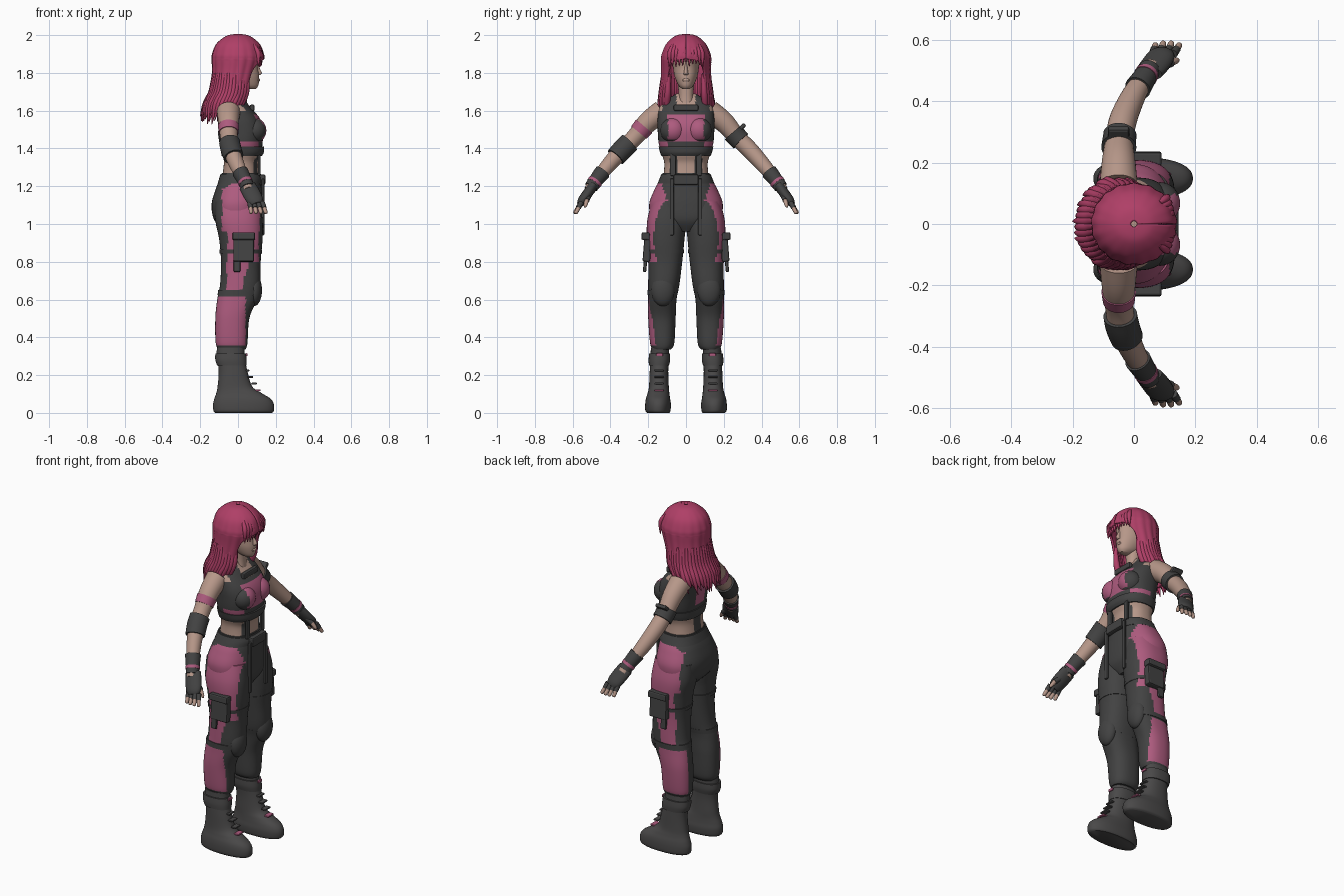
import bpy, bmesh, math, random
from mathutils import Vector

random.seed(4)
old = bpy.data.objects.get("Cube")
if old:
    bpy.data.objects.remove(old)


def material(name, *rgb):
    m = bpy.data.materials.new(name)
    m.use_nodes = True
    m.diffuse_color = (*rgb, 1)
    m.node_tree.nodes["Principled BSDF"].inputs["Base Color"].default_value = (*rgb, 1)
    return m


HAIR = material("raspberry hair", .43, .05, .135)
PINK = material("dusty pink cloth", .42, .105, .21)
SKIN = material("skin", .47, .31, .25)
DARK = material("charcoal cloth", .055, .055, .055)
BOOT = material("boot leather", .068, .066, .066)


def spline(rows, steps=6):
    """Smooth a list of number rows by Catmull-Rom."""
    out = []
    for i in range(len(rows) - 1):
        a, b, c, d = (rows[min(max(k, 0), len(rows) - 1)] for k in range(i - 1, i + 3))
        for s in range(steps):
            t = s / steps
            out.append([q + t / 2 * (r - p + t * (2 * p - 5 * q + 4 * r - w + t * (3 * (q - r) + w - p)))
                        for p, q, r, w in zip(a, b, c, d)])
    return out + [list(rows[-1])]


def skin_rings(name, rings, mats, rule=None, closed=True):
    """Bridge rings of points into a smooth surface, coloured per face."""
    bm = bmesh.new()
    loops = [[bm.verts.new(p) for p in ring] for ring in rings]
    n = len(loops[0])
    for lo, hi in zip(loops, loops[1:]):
        for i in range(n if closed else n - 1):
            j = (i + 1) % n
            bm.faces.new((lo[i], lo[j], hi[j], hi[i]))
    if closed:
        bm.faces.new(loops[0])
        bm.faces.new(loops[-1])
    bmesh.ops.recalc_face_normals(bm, faces=bm.faces)
    mesh = bpy.data.meshes.new(name)
    for m in mats:
        mesh.materials.append(m)
    if rule:
        for f in bm.faces:
            f.material_index = mats.index(rule(*f.calc_center_median()))
    bm.to_mesh(mesh)
    bm.free()
    mesh.shade_smooth()
    mesh.set_sharp_from_angle(angle=math.radians(50))
    obj = bpy.data.objects.new(name, mesh)
    bpy.context.collection.objects.link(obj)
    return obj


def oval(row, side=1, power=.85, seg=56):
    z, x0, x1, y0, y1 = row
    ring = []
    for k in range(seg):
        c, s = math.cos(k * math.tau / seg), math.sin(k * math.tau / seg)
        bend = lambda v: math.copysign(abs(v) ** power, v)
        ring.append(((x0 + x1 + (x1 - x0) * bend(c)) / 2,
                     side * (y0 + y1 + (y1 - y0) * bend(s)) / 2, z))
    return ring


def loft(name, rows, mats, rule=None, side=1, power=.85, steps=6):
    """Stack ovals given as height, back, front, inner, outer (or half width)."""
    rows = [r if len(r) == 5 else (*r[:3], -r[3], r[3]) for r in rows]
    return skin_rings(name, [oval(r, side, power) for r in spline(rows, steps)], mats, rule)


def tube(name, path, mat, side=1, wide=1, seg=16, steps=5):
    """Sweep a round section along x, y, z, radius rows."""
    pts = spline(path, steps)
    rings = []
    for i, (x, y, z, r) in enumerate(pts):
        d = Vector(pts[min(i + 1, len(pts) - 1)][:3]) - Vector(pts[max(i - 1, 0)][:3])
        u = d.cross(Vector((1, 0, 0))).normalized()
        v = d.cross(u).normalized()
        ring = []
        for k in range(seg):
            a = k * math.tau / seg
            p = Vector((x, y, z)) + r * (math.cos(a) * u + wide * math.sin(a) * v)
            ring.append((p.x, side * p.y, p.z))
        rings.append(ring)
    return skin_rings(name, rings, [mat])


def box(name, centre, size, mat, tilt=0, bevel=.008):
    bpy.ops.mesh.primitive_cube_add(size=1, location=centre, rotation=(tilt, 0, 0))
    o = bpy.context.object
    o.name = name
    o.scale = size
    bpy.ops.object.transform_apply(location=False, rotation=False, scale=True)
    o.data.materials.append(mat)
    b = o.modifiers.new("soft edges", "BEVEL")
    b.width, b.segments = min(bevel, min(size) * .4), 2
    return o


def ball(name, centre, size, mat):
    bpy.ops.mesh.primitive_uv_sphere_add(segments=32, ring_count=20, location=centre)
    o = bpy.context.object
    o.name = name
    o.scale = size
    o.data.materials.append(mat)
    bpy.ops.object.shade_smooth()
    return o


# Colour rules
def trousers_rule(x, y, z):
    a = abs(y)
    if z > .96:
        pink = a > .1 + max(0, z - 1.12) * .3 and -.085 < x < .115 and z < 1.235 - max(0, -x) * .6
    elif z > .8:
        pink = a > .135 and -.055 < x < .11
    elif z > .64:
        pink = a > .14 and -.06 < x < .06 - (.8 - z) * .3
    else:
        pink = a > .145 and x < .04 and .355 < z < .62
    return PINK if pink else DARK


def torso_rule(x, y, z):
    a = abs(y)
    if z < 1.365:
        return DARK if (.05 < a < .085 and x > 0) or (x < -.04 and a < .03) else SKIN
    if z < 1.44:
        return PINK if a > .1 and z > 1.4 and x > 0 else DARK
    if z < 1.58:
        return PINK if a < (.1 if x > 0 else .04) else DARK
    return DARK if .05 < a < .125 or z < 1.6 or (x < 0 and z < 1.64) else SKIN


# Torso, neck and head
loft("torso", [(1.24, -.085, .11, .12), (1.32, -.075, .105, .115), (1.37, -.08, .122, .128),
               (1.43, -.09, .13, .145), (1.5, -.1, .135, .15), (1.56, -.11, .115, .15),
               (1.62, -.11, .065, .14), (1.66, -.095, .035, .1), (1.69, -.065, .025, .05)],
     [DARK, PINK, SKIN], torso_rule, steps=10)
for s in (-1, 1):
    bust = ball("bust", (.085, s * .068, 1.495), (.065, .068, .068), DARK)
    bust.data.materials.append(PINK)
    for f in bust.data.polygons:
        f.material_index = int(s * f.center.y < .4 and -.7 < f.center.z)
loft("under_bust_band", [(1.36, -.086, .126, .13), (1.38, -.09, .137, .138), (1.41, -.093, .138, .145)], [DARK])
box("chest_strap", (.075, 0, 1.615), (.025, .13, .035), DARK)
loft("neck", [(1.62, -.07, .05, .05), (1.68, -.055, .045, .04), (1.76, -.05, .045, .045)], [SKIN])
loft("head", [(1.715, .04, .095, .02), (1.735, -.01, .108, .04), (1.78, -.07, .112, .06), (1.83, -.1, .106, .068),
              (1.9, -.1, .11, .07), (1.96, -.07, .07, .05)], [SKIN], power=.95)
loft("nose", [(1.79, .09, .118, .012), (1.8, .09, .126, .012), (1.825, .09, .115, .008), (1.85, .09, .108, .006)],
     [SKIN], power=1)
loft("lips", [(1.754, .095, .113, .015), (1.762, .095, .117, .02), (1.77, .095, .113, .014)], [SKIN], power=1)

# Hair shell, open around the face below the fringe
shell = []
for z, x0, x1, w, gap in spline([(2, -.01, .01, .01, .01), (1.99, -.06, .06, .055, .01), (1.95, -.11, .11, .1, .01),
                                 (1.9, -.13, .13, .122, .01), (1.875, -.132, .132, .126, .02),
                                 (1.86, -.132, .13, .126, .55), (1.8, -.13, .11, .125, .85),
                                 (1.7, -.14, .08, .13, .85), (1.64, -.16, .05, .135, 1), (1.59, -.17, -.01, .11, 1.3)]):
    ring = []
    for k in range(73):
        a = gap + (math.tau - 2 * gap) * k / 72
        r = 1 + .018 * math.sin(17 * a) * min(1, (2 - z) * 8)
        ring.append(((x0 + x1 + (x1 - x0) * r * math.cos(a)) / 2, w * r * math.sin(a), z))
    shell.append(ring)
hair = skin_rings("hair", shell, [HAIR], closed=False)
solid = hair.modifiers.new("thickness", "SOLIDIFY")
solid.thickness, solid.offset = .012, 0

# Loose locks round the hem and the fringe
for k in range(34):
    a = .85 + (math.tau - 1.7) * k / 33
    c, s = math.cos(a), math.sin(a)
    tip = 1.575 + .03 * c + random.uniform(-.035, .03)
    out = random.uniform(1, 1.1)
    tube("hair_lock", [(-.02 + .11 * c, .122 * s, 1.8, .008), (-.03 + .11 * c, .128 * s, 1.7, .017),
                       (-.06 + .115 * c, .132 * s * out, 1.63, .015),
                       (-.08 + .11 * c * out, .125 * s * out, tip, .002)], HAIR, seg=8)
for k in range(11):
    y = (k - 5) * .017
    x = .128 - 2.2 * y * y
    tube("fringe_lock", [(x - .03, y * .8, 1.95, .008), (x - .006, y, 1.905, .013),
                         (x - .005, y * 1.05, 1.852 - abs(y) * .3 + random.uniform(-.012, .012), .002)], HAIR, seg=8)

# Trousers, belt and hanging straps
loft("trouser_seat", [(.96, -.07, .09, .05), (1.02, -.125, .125, .17), (1.1, -.14, .13, .195),
                      (1.18, -.12, .125, .168), (1.24, -.095, .12, .135), (1.27, -.085, .115, .124)],
     [DARK, PINK], trousers_rule, steps=8)
loft("belt", [(1.215, -.108, .126, .15), (1.24, -.1, .128, .14), (1.265, -.092, .122, .13)], [DARK])
box("belt_buckle", (.125, 0, 1.235), (.04, .13, .055), DARK)

for s in (-1, 1):
    loft("trouser_leg", [(.335, -.1, .04, .08, .175), (.37, -.118, .05, .062, .19), (.5, -.12, .06, .055, .2),
                         (.6, -.11, .1, .05, .2), (.68, -.095, .118, .035, .2), (.8, -.09, .12, .02, .2),
                         (.92, -.1, .13, .008, .207), (1.02, -.12, .13, 0, .205), (1.12, -.12, .115, .02, .18)],
         [DARK, PINK], trousers_rule, s, steps=10)
    ball("knee_pad", (.085, s * .122, .65), (.042, .062, .085), DARK)
    loft("knee_strap", [(.625, -.108, .11, .046, .203), (.65, -.105, .117, .04, .204)], [DARK], side=s)
    box("hanging_strap", (.132, s * .075, 1.09), (.014, .022, .3), DARK)
    box("waist_strap", (.112, s * .068, 1.32), (.014, .03, .13), DARK)
    # Thigh pouch
    box("thigh_pouch", (.03, s * .205, .87), (.11, .04, .14), DARK, s * .08)
    box("pouch_flap", (.03, s * .213, .935), (.12, .045, .04), DARK, s * .08)
    box("pouch_strap", (-.005, s * .215, .8), (.035, .018, .11), DARK, s * .08)
    loft("thigh_strap", [(.845, -.097, .126, .012, .206), (.865, -.099, .128, .01, .208)], [DARK], side=s)

    # Boots
    loft("boot", [(0, -.12, .18, .088, .205), (.012, -.13, .19, .082, .215), (.045, -.132, .19, .08, .216),
                  (.075, -.125, .172, .084, .212), (.105, -.115, .125, .088, .203), (.14, -.108, .075, .091, .196),
                  (.22, -.102, .05, .094, .192), (.3, -.112, .035, .09, .188), (.345, -.112, .035, .09, .186)],
         [BOOT], side=s, power=.9)
    loft("boot_cuff", [(.25, -.11, .046, .09, .196), (.28, -.12, .046, .084, .198), (.315, -.12, .042, .084, .195)],
         [BOOT], side=s)
    box("boot_tab", (.046, s * .14, .308), (.008, .035, .016), PINK)
    for k in range(4):
        box("boot_lace", (.105 - .02 * k, s * .142, .12 + .035 * k), (.03, .05, .01), PINK if k == 0 else BOOT)

    # Arms
    arm = [(-.05, .125, 1.595, .062), (-.05, .2, 1.54, .055), (-.048, .27, 1.46, .046), (-.035, .34, 1.39, .045),
           (0, .42, 1.3, .039), (.04, .485, 1.22, .03), (.055, .51, 1.18, .03)]
    tube("arm", arm, SKIN, s, seg=28)
    fine = spline(arm, 10)

    def cuff(name, start, end, mat, extra):
        tube(name, [(x, y, z, r + extra) for x, y, z, r in fine[start:end:2]], mat, s, seg=28)

    if s < 0:
        cuff("arm_band", 13, 19, PINK, .004)
        cuff("elbow_pad", 24, 35, DARK, .01)
    else:
        cuff("arm_band", 17, 25, DARK, .009)
        box("arm_pocket", (-.05, .287, 1.505), (.07, .022, .07), DARK, -.85)
    cuff("glove_cuff", 43, 57, DARK, .007)
    cuff("wrist_stripe", 49, 53, PINK, .009)

    # Gloved hands with bare fingertips
    tube("glove_palm", [(.05, .495, 1.2, .026), (.072, .522, 1.16, .027), (.09, .548, 1.125, .025),
                        (.098, .56, 1.105, .018)], DARK, s, wide=1.75)
    for k in range(4):
        o = (k - 1.5) * .022
        root, tip = Vector((.095 + o, .553, 1.115)), Vector((.11 + o * 1.2, .595 - abs(o) * .3, 1.055))
        mid = root.lerp(tip, .5)
        tube("glove_finger", [(*root, .014), (*mid, .013)], DARK, s, seg=10)
        tube("fingertip", [(*mid, .011), (*root.lerp(tip, .9), .01), (*tip, .004)], SKIN, s, seg=10)
    tube("glove_thumb", [(.09, .515, 1.155, .016), (.122, .525, 1.125, .014)], DARK, s, seg=10)
    tube("thumb_tip", [(.12, .525, 1.127, .012), (.138, .532, 1.1, .01), (.144, .535, 1.088, .004)], SKIN, s, seg=10)
